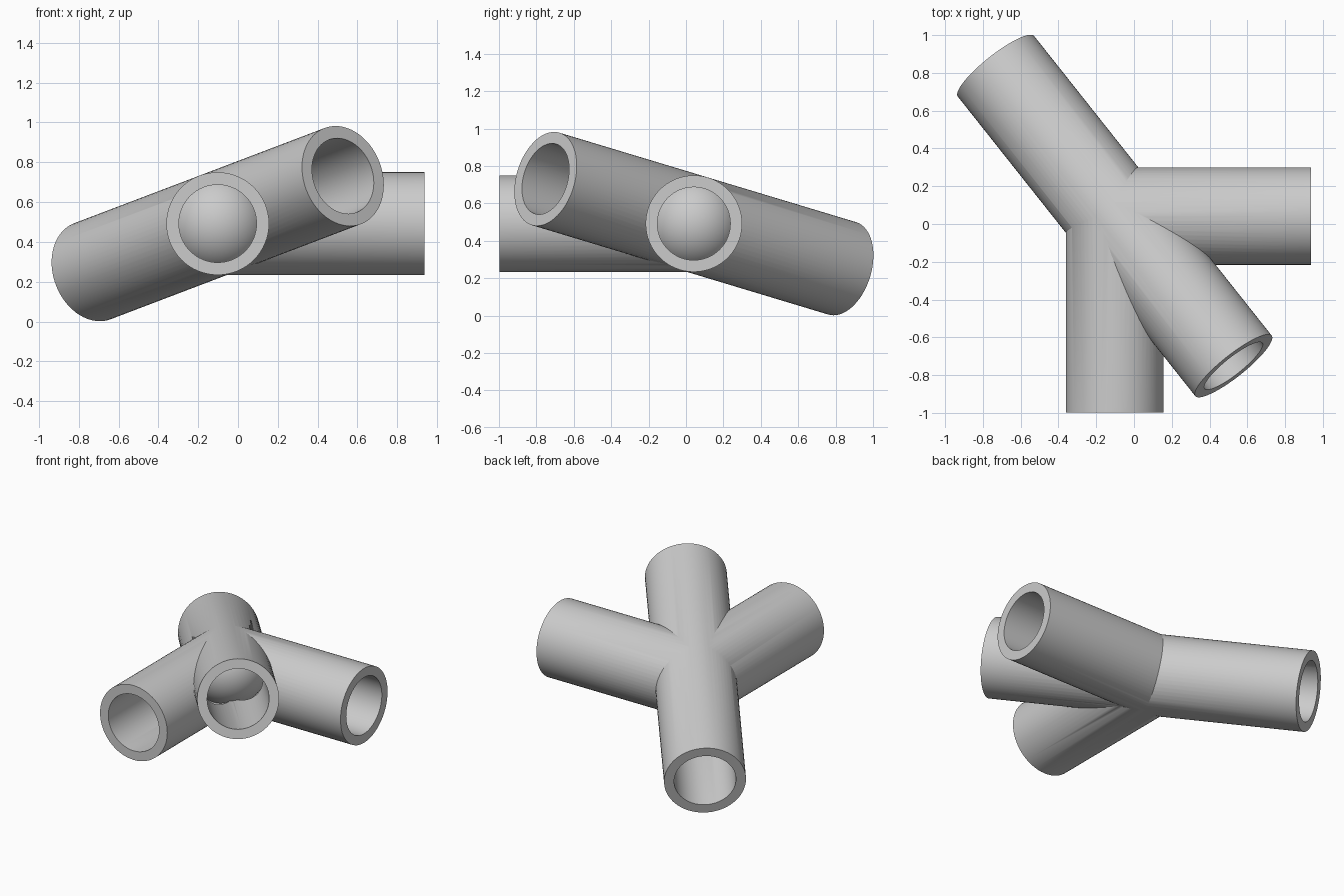
import bpy
import math
from mathutils import Vector

if "Cube" in bpy.data.objects:
    bpy.data.objects.remove(bpy.data.objects["Cube"], do_unlink=True)

HUB = Vector((-0.102, 0.042, 0.492))
LENGTH = 1.04
OUTER, INNER = 0.258, 0.195
SLANT = Vector((0.605, -0.763, 0.23)).normalized()

# Grey plastic
grey = bpy.data.materials.new("light grey")
grey.use_nodes = True
colour = (0.6, 0.6, 0.6, 1)
grey.diffuse_color = colour
grey.node_tree.nodes["Principled BSDF"].inputs["Base Color"].default_value = colour


def rod(name, start, end, radius):
    """Solid cylinder between two points."""
    axis = end - start
    bpy.ops.mesh.primitive_cylinder_add(
        vertices=64, radius=radius, depth=axis.length, location=(start + end) / 2,
        rotation=axis.to_track_quat("Z", "Y").to_euler())
    obj = bpy.context.object
    obj.name = name
    obj.data.materials.append(grey)
    return obj


def combine(target, other, operation):
    """Apply a boolean and discard the helper."""
    mod = target.modifiers.new("boolean", "BOOLEAN")
    mod.operation = operation
    mod.solver = "EXACT"
    mod.object = other
    bpy.context.view_layer.objects.active = target
    bpy.ops.object.modifier_apply(modifier=mod.name)
    bpy.data.objects.remove(other, do_unlink=True)


def arms(name, radius, reach):
    """One slanted rod through the hub plus a side arm and a front arm."""
    body = rod(name, HUB - SLANT * reach, HUB + SLANT * reach, radius)
    for direction in (Vector((1, 0, 0)), Vector((0, -1, 0))):
        combine(body, rod("arm", HUB, HUB + direction * reach, radius), "UNION")
    return body


# Four-armed tube body, bored out along every arm
joint = arms("tube_joint", OUTER, LENGTH)
combine(joint, arms("bore", INNER, LENGTH + 0.05), "DIFFERENCE")

# Ball that closes the bores at the centre
bpy.ops.mesh.primitive_uv_sphere_add(segments=64, ring_count=32, radius=0.252, location=HUB)
ball = bpy.context.object
ball.name = "centre_ball"
ball.data.materials.append(grey)

for obj in (joint, ball):
    bpy.ops.object.select_all(action="DESELECT")
    obj.select_set(True)
    bpy.context.view_layer.objects.active = obj
    bpy.ops.object.shade_smooth_by_angle(angle=math.radians(25))
